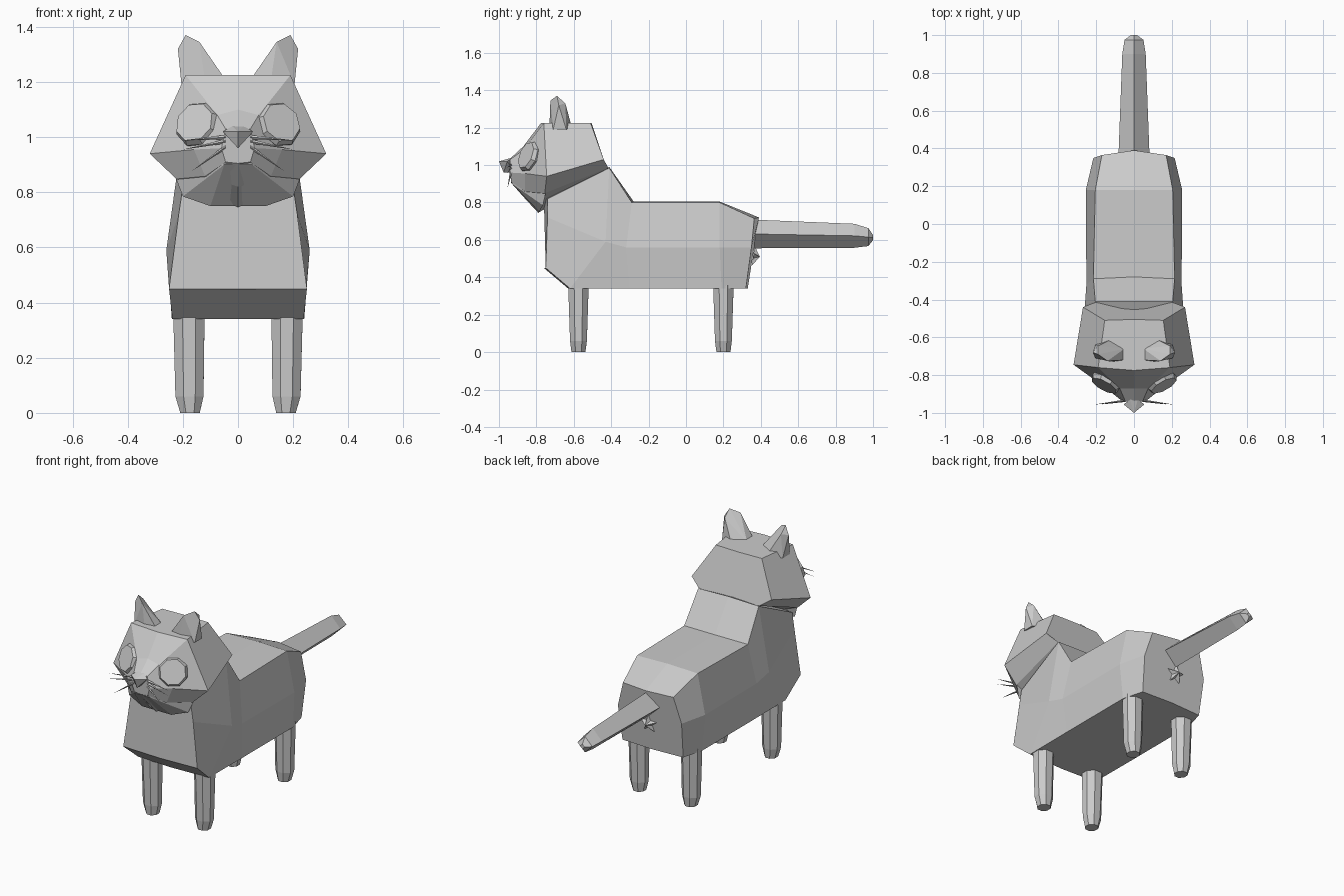
import bpy, bmesh, math
from mathutils import Vector

if "Cube" in bpy.data.objects:
    bpy.data.objects.remove(bpy.data.objects["Cube"])

grey = bpy.data.materials.new("plain grey")
grey.diffuse_color = (0.6, 0.6, 0.6, 1)
grey.use_nodes = True
grey.node_tree.nodes["Principled BSDF"].inputs["Base Color"].default_value = grey.diffuse_color


def finish(name, bm):
    bmesh.ops.recalc_face_normals(bm, faces=bm.faces)
    me = bpy.data.meshes.new(name)
    bm.to_mesh(me)
    bm.free()
    me.materials.append(grey)
    ob = bpy.data.objects.new(name, me)
    bpy.context.collection.objects.link(ob)
    return ob


def loft(name, rings):
    """Skin a list of closed rings and cap both ends."""
    bm = bmesh.new()
    rows = [[bm.verts.new(p) for p in r] for r in rings]
    n = len(rows[0])
    for a, b in zip(rows, rows[1:]):
        for i in range(n):
            j = (i + 1) % n
            bm.faces.new((a[i], a[j], b[j], b[i]))
    bm.faces.new(rows[0])
    bm.faces.new(rows[-1])
    return finish(name, bm)


def sym(half):
    """Complete a half ring (x >= 0, centre points at x = 0) by mirroring."""
    return half + [(-x, y, z) for x, y, z in reversed(half) if x > 0]


def hull(name, points):
    bm = bmesh.new()
    for p in points:
        bm.verts.new(p)
    bmesh.ops.convex_hull(bm, input=bm.verts)
    return finish(name, bm)


# Trunk and neck: bottom, flank, shoulder, spine
loft("body", [sym(h) for h in (
    [(0, .33, .34), (.205, .32, .34), (.215, .35, .56), (.17, .365, .715), (0, .39, .72)],
    [(0, .19, .34), (.24, .19, .34), (.255, .18, .56), (.205, .18, .80), (0, .18, .805)],
    [(0, -.30, .34), (.24, -.30, .34), (.252, -.32, .56), (.215, -.29, .80), (0, -.28, .805)],
    [(0, -.63, .34), (.238, -.62, .34), (.26, -.43, .59), (.205, -.41, .985), (0, -.41, .99)],
    [(0, -.76, .45), (.25, -.75, .45), (.215, -.74, .72), (.20, -.74, .82), (0, -.76, .82)],
)])

# Head: crown, cheek, jaw, chin, from the nape to the muzzle
loft("head", [sym(h) for h in (
    [(0, -.505, 1.225), (.155, -.51, 1.225), (.27, -.44, 1.03), (.205, -.415, .985), (0, -.45, .95)],
    [(0, -.775, 1.225), (.19, -.76, 1.225), (.32, -.745, .94), (.225, -.755, .85), (.20, -.765, .79),
     (0, -.79, .745)][:4] + [(0, -.79, .745)],
    [(0, -.87, 1.10), (.075, -.87, 1.08), (.16, -.86, .955), (.12, -.86, .86), (0, -.86, .82)],
    [(0, -.945, 1.03), (.045, -.94, 1.03), (.06, -.94, .96), (.045, -.935, .91), (0, -.935, .905)],
)])

# Lower jaw wedge between the cheeks and throat
hull("chin", [(s * x, y, z) for s in (-1, 1) for x, y, z in (
    (.225, -.75, .85), (.20, -.765, .785), (.10, -.785, .75), (.05, -.93, .93), (.05, -.93, .90))])

# Nose
hull("nose", [(-.055, -.955, 1.02), (.055, -.955, 1.02), (0, -1.0, 1.02), (0, -.975, .96),
              (-.02, -.93, 1.04), (.02, -.93, 1.04), (0, -.92, .96)])

for s, side in ((-1, "left"), (1, "right")):
    # Ears
    hull("ear_" + side, [(s * x, y, z) for x, y, z in (
        (.05, -.72, 1.215), (.05, -.66, 1.215), (.12, -.61, 1.20), (.205, -.64, 1.19),
        (.205, -.71, 1.19), (.12, -.73, 1.21), (.14, -.725, 1.345), (.19, -.69, 1.37),
        (.218, -.68, 1.32), (.19, -.645, 1.33))])

    # Eyes: octagonal discs with a bevelled rim
    centre = Vector((s * .147, -.835, 1.045))
    normal = Vector((s * .45, -.82, .33)).normalized()
    u = normal.cross(Vector((0, 0, 1))).normalized()
    v = u.cross(normal)
    rings = []
    for r, d in ((.078, -.04), (.086, .005), (.075, .026)):
        rings.append([centre + normal * d + (u * math.cos(a) + v * math.sin(a)) * r
                      for a in (math.pi / 4 * (k + .4) for k in range(8))])
    loft("eye_" + side, rings)

    # Whiskers: thin spikes
    for i, (tx, tz, bz) in enumerate(((.205, .988, 1.0), (.20, .955, .985), (.17, .875, .965))):
        base = Vector((s * .045, -.935, bz))
        hull(f"whisker_{side}_{i + 1}", [
            base + Vector((0, -.007, 0)), base + Vector((0, .007, 0)),
            base + Vector((0, 0, .008)), base + Vector((0, 0, -.008)),
            (s * tx, -.955, tz)])

    # Legs: tapered columns with narrowed feet
    for y0, end in ((-.575, "front"), (.20, "back")):
        rings = []
        for z, cx, rx, ry in ((.36, .178, .058, .056), (.06, .176, .052, .046), (0, .174, .036, .038)):
            rings.append([(s * cx + rx * math.cos(k * math.pi / 4 + .39) * 1.06,
                           y0 + ry * math.sin(k * math.pi / 4 + .39) * 1.06, z) for k in range(8)])
        loft(f"{end}_leg_{side}", rings)

# Tail: diamond section tapering to a blunt tip
loft("tail", [[(w, y, z), (0, y, z + h), (-w, y, z), (0, y, z - h)] for y, z, w, h in (
    (.34, .632, .083, .077), (.90, .622, .062, .064), (.975, .615, .05, .048), (1.0, .612, .016, .014))])

# Small raised star below the tail
bm = bmesh.new()
rim = []
for k in range(10):
    r = .058 if k % 2 == 0 else .024
    a = math.pi / 2 + k * math.pi / 5
    z = .51 + r * math.sin(a)
    rim.append(bm.verts.new((r * math.cos(a), .335 + (z - .34) * .14, z)))
tip = bm.verts.new((0, .395, .51))
for k in range(10):
    bm.faces.new((rim[k], rim[(k + 1) % 10], tip))
bm.faces.new(rim)
finish("rear_star", bm)
